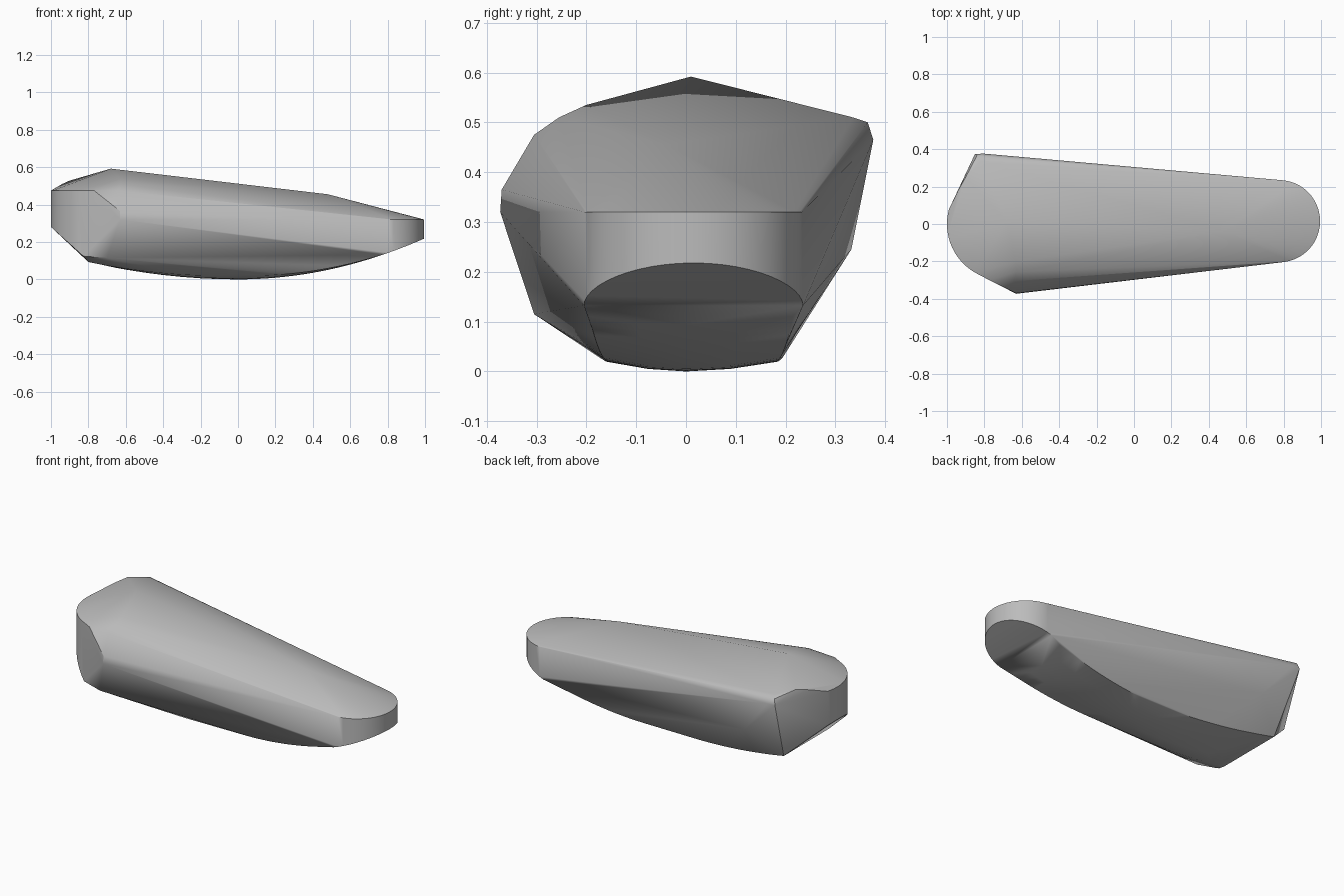
import bpy
import bmesh
from math import cos, sin, radians

cube = bpy.data.objects.get("Cube")
if cube:
    bpy.data.objects.remove(cube, do_unlink=True)


def make_material(name, color):
    mat = bpy.data.materials.new(name)
    mat.use_nodes = True
    mat.diffuse_color = color
    mat.node_tree.nodes["Principled BSDF"].inputs["Base Color"].default_value = color
    return mat


def belly_height(x):
    # Keel curve, steeper towards the narrow end
    return (0.22 if x > 0 else 0.145) * x * x


def heel_floor(x):
    # Sloped chamfer under the wide end
    return 0.28 - 0.9 * (x + 1)


points = []

# Narrow rounded end: upright wall over the curved belly
for step in range(25):
    a = radians(-90 + step * 7.5)
    x, y = 0.775 + 0.22 * cos(a), 0.015 + 0.22 * sin(a)
    points += [(x, y, 0.32), (x, y, belly_height(x))]

# Wide rounded end: upright wall over the sloped chamfer
for step in range(17):
    a = radians(165 + step * 5)
    x, y = -0.7 + 0.3 * cos(a), 0.3 * sin(a)
    points += [(x, y, 0.475), (x, y, heel_floor(x))]
points.append((-0.77, -0.302, 0.475))

# Curved belly, slightly rounded across
for step in range(31):
    x = -0.8 + step * 0.05
    z = belly_height(x)
    t = abs(x) / 0.8
    low, high = -0.15 - 0.05 * t, 0.175 + 0.045 * t
    lift = 0.02 * (1 - t)
    for f in (0, 0.5, 1):
        points += [(x, low * f, z + lift * f * f), (x, high * f, z + lift * f * f)]

# Ridge along the top
points += [(-0.68, 0.01, 0.592), (0.48, -0.04, 0.455)]

# Back shoulder and its lower corners
points += [(-0.94, 0.18, 0.51), (-0.9, 0.25, 0.528), (-0.82, 0.335, 0.51),
           (-0.84, 0.365, 0.5), (-0.85, 0.375, 0.465), (-0.8, 0.376, 0.465),
           (-0.62, 0.332, 0.245), (-0.69, 0.235, 0.11)]

# Front shoulder, stepping down to the lower corner
points += [(-0.63, -0.2, 0.535), (-0.63, -0.255, 0.51), (-0.64, -0.305, 0.475),
           (-0.63, -0.37, 0.365), (-0.63, -0.373, 0.32),
           (-0.7, -0.305, 0.115), (-0.8, -0.26, 0.11)]

# Skin the outline into one closed body
bm = bmesh.new()
for p in points:
    bm.verts.new(p)
bmesh.ops.remove_doubles(bm, verts=bm.verts[:], dist=0.002)
hull = bmesh.ops.convex_hull(bm, input=bm.verts[:])
unused = {v for v in hull["geom_interior"] + hull["geom_unused"]
          if isinstance(v, bmesh.types.BMVert)}
bmesh.ops.delete(bm, geom=list(unused), context='VERTS')
bmesh.ops.dissolve_limit(bm, angle_limit=radians(1), verts=bm.verts[:], edges=bm.edges[:])
bmesh.ops.recalc_face_normals(bm, faces=bm.faces[:])

mesh = bpy.data.meshes.new("tapered_body")
bm.to_mesh(mesh)
bm.free()
body = bpy.data.objects.new("tapered_body", mesh)
bpy.context.collection.objects.link(body)
mesh.materials.append(make_material("plain_grey", (0.5, 0.5, 0.5, 1)))

bpy.context.view_layer.objects.active = body
body.select_set(True)
bpy.ops.object.shade_smooth_by_angle(angle=radians(30))
